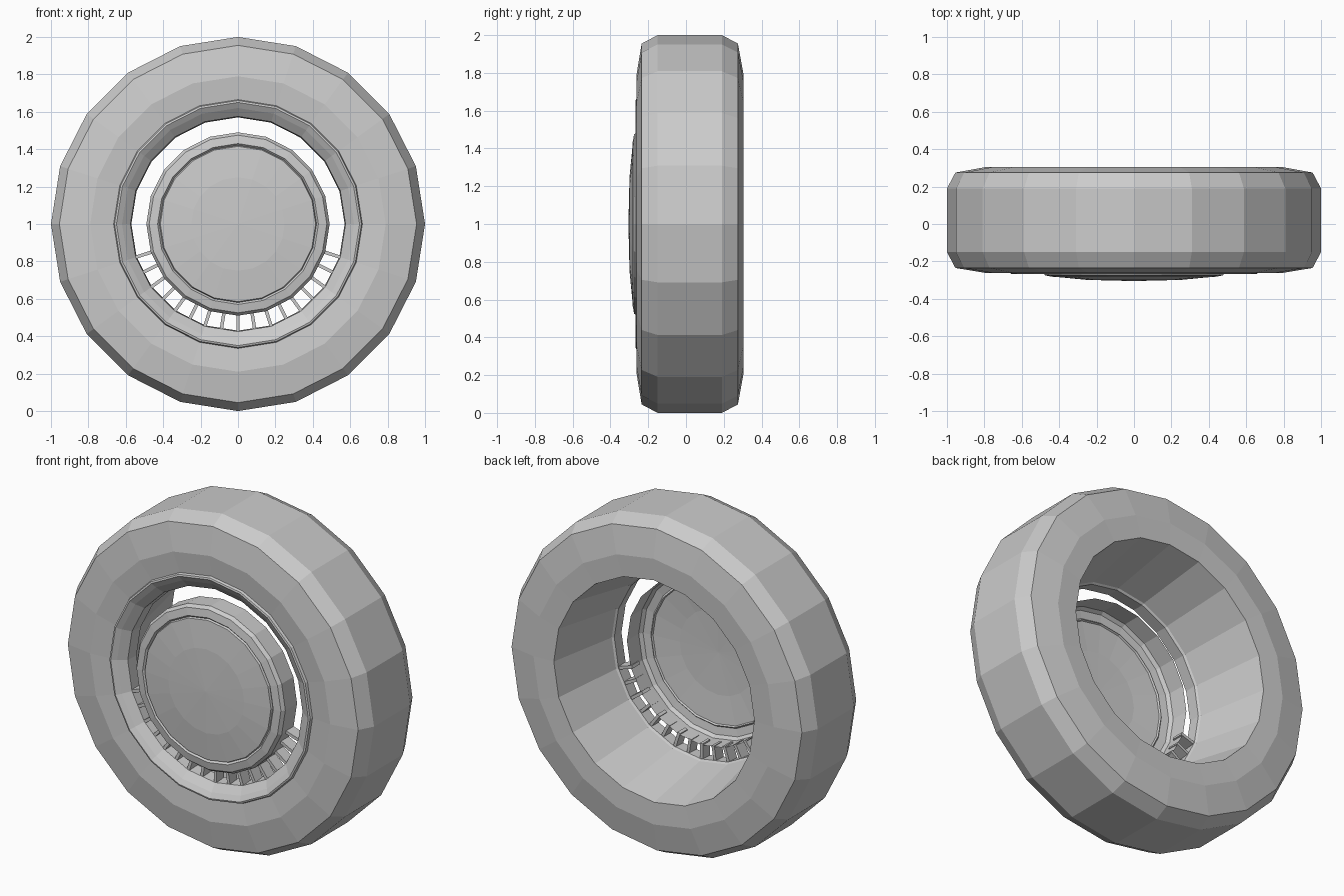
import bpy, bmesh, math
from mathutils import Matrix, Vector

cube = bpy.data.objects.get("Cube")
if cube:
    bpy.data.objects.remove(cube, do_unlink=True)

SIDES = 20
CENTRE = Vector((0, 0, 1))

grey = bpy.data.materials.new("plain grey")
grey.use_nodes = True
colour = (0.6, 0.6, 0.6, 1)
grey.diffuse_color = colour
grey.node_tree.nodes["Principled BSDF"].inputs["Base Color"].default_value = colour


def add_object(name, bm):
    mesh = bpy.data.meshes.new(name)
    bm.to_mesh(mesh)
    bm.free()
    mesh.materials.append(grey)
    obj = bpy.data.objects.new(name, mesh)
    obj.location = CENTRE
    bpy.context.collection.objects.link(obj)
    return obj


def lathe(name, profile, closed=False):
    """Spin a (radius, y) profile around the wheel axis."""
    bm = bmesh.new()
    verts = [bm.verts.new((0, y, r)) for r, y in profile]
    pairs = list(zip(verts, verts[1:]))
    if closed:
        pairs.append((verts[-1], verts[0]))
    edges = [bm.edges.new(p) for p in pairs]
    bmesh.ops.spin(bm, geom=verts + edges, cent=(0, 0, 0), axis=(0, 1, 0),
                   angle=math.tau, steps=SIDES, use_merge=True)
    bmesh.ops.remove_doubles(bm, verts=bm.verts, dist=0.0005)
    bmesh.ops.recalc_face_normals(bm, faces=bm.faces)
    return add_object(name, bm)


# Tyre with bevelled shoulders, hollow inside, joined to the front rim lip
lathe("tyre_and_rim", [
    (1.0, -0.15), (1.0, 0.19), (0.955, 0.275), (0.79, 0.305), (0.66, 0.30),
    (0.58, -0.13), (0.57, -0.14), (0.575, -0.215), (0.62, -0.25),
    (0.65, -0.268), (0.66, -0.265), (0.665, -0.25),
    (0.79, -0.262), (0.955, -0.235)], closed=True)

# Open-backed hub cap with a raised border and shallow dome
lathe("hub_cap", [
    (0.49, -0.145), (0.49, -0.255), (0.475, -0.275), (0.43, -0.283),
    (0.42, -0.272), (0.415, -0.283), (0.25, -0.299), (0, -0.305)])

# Small fins linking the hub to the rim around the lower half
bm = bmesh.new()
for i in range(17):
    angle = math.radians(18 + 9 * i)
    matrix = (Matrix.Rotation(angle, 4, 'Y')
              @ Matrix.Translation((0.53, -0.18, 0))
              @ Matrix.Diagonal((0.1, 0.07, 0.018, 1)))
    bmesh.ops.create_cube(bm, size=1, matrix=matrix)
add_object("cooling_fins", bm)
